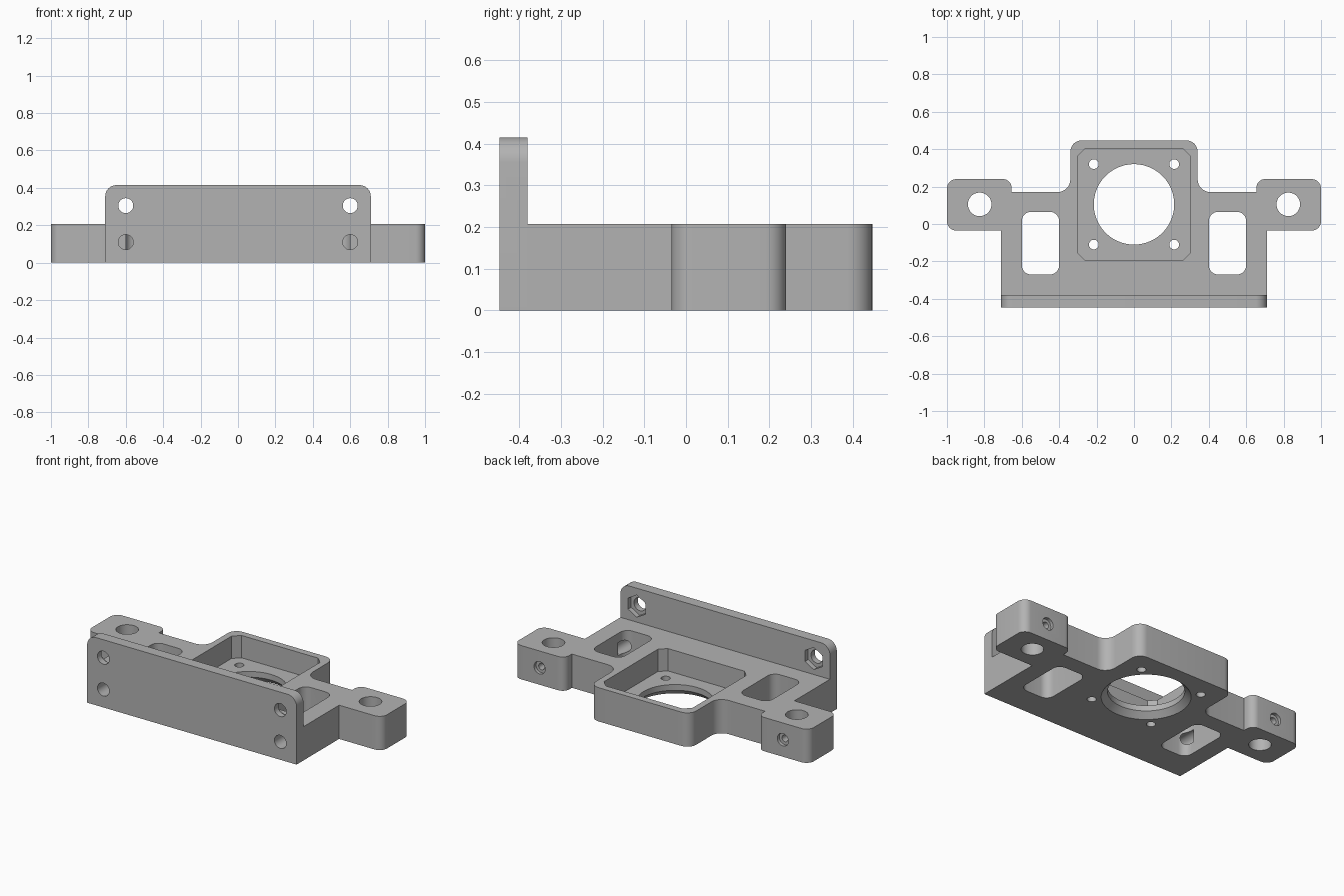
import bpy, bmesh, math
from mathutils import Vector

if "Cube" in bpy.data.objects:
    bpy.data.objects.remove(bpy.data.objects["Cube"], do_unlink=True)

grey = bpy.data.materials.new("plain grey")
grey.use_nodes = True
colour = (0.45, 0.45, 0.45, 1)
grey.diffuse_color = colour
grey.node_tree.nodes["Principled BSDF"].inputs["Base Color"].default_value = colour


def fillet(corners, steps=8):
    """Closed outline from (x, y, radius) corners, each rounded by its radius."""
    out, n = [], len(corners)
    for i, (x, y, r) in enumerate(corners):
        p = Vector((x, y))
        if r == 0:
            out.append(p)
            continue
        a = (Vector(corners[i - 1][:2]) - p).normalized()
        b = (Vector(corners[(i + 1) % n][:2]) - p).normalized()
        # right-angled corners: quarter circle about the inner centre
        centre = p + (a + b) * r
        for k in range(steps + 1):
            t = k / steps * math.pi / 2
            out.append(centre - b * r * math.cos(t) - a * r * math.sin(t))
    return out


def rect(x0, x1, y0, y1, r):
    return fillet([(x0, y0, r), (x1, y0, r), (x1, y1, r), (x0, y1, r)])


def circle(x, y, r, n=40):
    return [Vector((x + r * math.cos((k + 0.5) * math.tau / n),
                    y + r * math.sin((k + 0.5) * math.tau / n))) for k in range(n)]


def prism(name, pts, lo, hi, axis="Z", end_pts=None):
    """Extrude an outline along Z or Y; end_pts gives a tapered far end."""
    place = (lambda p, t: (p.x, p.y, t)) if axis == "Z" else (lambda p, t: (p.x, t, p.y))
    bm = bmesh.new()
    low = [bm.verts.new(place(p, lo)) for p in pts]
    high = [bm.verts.new(place(p, hi)) for p in (end_pts or pts)]
    bm.faces.new(low)
    bm.faces.new(high)
    for i in range(len(low)):
        bm.faces.new((low[i - 1], low[i], high[i], high[i - 1]))
    bmesh.ops.recalc_face_normals(bm, faces=bm.faces)
    mesh = bpy.data.meshes.new(name)
    bm.to_mesh(mesh)
    bm.free()
    mesh.materials.append(grey)
    obj = bpy.data.objects.new(name, mesh)
    bpy.context.collection.objects.link(obj)
    return obj


def combine(target, tool, operation="DIFFERENCE"):
    mod = target.modifiers.new("combine", "BOOLEAN")
    mod.operation, mod.solver, mod.object = operation, "EXACT", tool
    bpy.context.view_layer.objects.active = target
    bpy.ops.object.modifier_apply(modifier=mod.name)
    bpy.data.objects.remove(tool, do_unlink=True)


TOP, FRONT, PLATE, BACK = 0.207, -0.447, -0.38, 0.447
HOLE_Y = 0.105

# Base slab with side arms and rear motor housing, outline mirrored in x
half = [(0.71, PLATE, 0), (0.71, -0.035, 0), (1, -0.035, 0.05), (1, 0.24, 0.05),
        (0.655, 0.24, 0.045), (0.655, 0.17, 0), (0.34, 0.17, 0.07), (0.34, BACK, 0.06)]
outline = half + [(-x, y, r) for x, y, r in reversed(half)]
body = prism("mounting_bracket", fillet(outline), 0, TOP)

# Upright front plate with rounded top corners
plate = fillet([(-0.71, 0, 0), (0.71, 0, 0), (0.71, 0.415, 0.06), (-0.71, 0.415, 0.06)])
combine(body, prism("front_plate", plate, FRONT, PLATE, "Y"), "UNION")

# Square pocket with chamfered corners
w, c = 0.30, 0.04
pocket = [Vector((sx, HOLE_Y + sy)) for sx, sy in
          [(w, c - w), (w, w - c), (w - c, w), (c - w, w),
           (-w, w - c), (-w, c - w), (c - w, -w), (w - c, -w)]]
combine(body, prism("pocket", pocket, 0.07, TOP + 0.1))

# Large bore with a flared underside
combine(body, prism("bore", circle(0, HOLE_Y, 0.215, 64), -0.1, 0.15))
combine(body, prism("bore_flare", circle(0, HOLE_Y, 0.285, 64), -0.035, 0.035,
                    end_pts=circle(0, HOLE_Y, 0.215, 64)))

for s in (-1, 1):
    # Pocket screw holes
    for y in (-0.215, 0.215):
        combine(body, prism("screw_hole", circle(s * 0.215, HOLE_Y + y, 0.026, 24), -0.1, 0.15))
    # Windows through the slab
    xs = sorted((s * 0.40, s * 0.60))
    combine(body, prism("window", rect(*xs, -0.27, 0.065, 0.05), -0.1, 0.4))
    # Vertical rod holes in the arms
    combine(body, prism("rod_hole", circle(s * 0.825, HOLE_Y, 0.063), -0.1, 0.4))
    # Counterbored set-screw holes in the back of the arms
    combine(body, prism("set_screw", circle(s * 0.825, 0.104, 0.02, 24), HOLE_Y, 0.4, "Y"))
    combine(body, prism("set_screw_bore", circle(s * 0.825, 0.104, 0.038, 24), 0.22, 0.4, "Y"))
    # Front plate bolt holes, the upper pair with hexagonal nut recesses behind
    combine(body, prism("upper_bolt", circle(s * 0.6, 0.305, 0.04, 32), -0.6, -0.3, "Y"))
    combine(body, prism("nut_recess", circle(s * 0.6, 0.305, 0.068, 6), -0.41, -0.3, "Y"))
    combine(body, prism("lower_bolt", circle(s * 0.6, 0.11, 0.04, 32), -0.6, -0.2, "Y"))

bpy.ops.object.select_all(action="DESELECT")
body.select_set(True)
bpy.context.view_layer.objects.active = body
bpy.ops.object.shade_smooth_by_angle(angle=math.radians(25))
